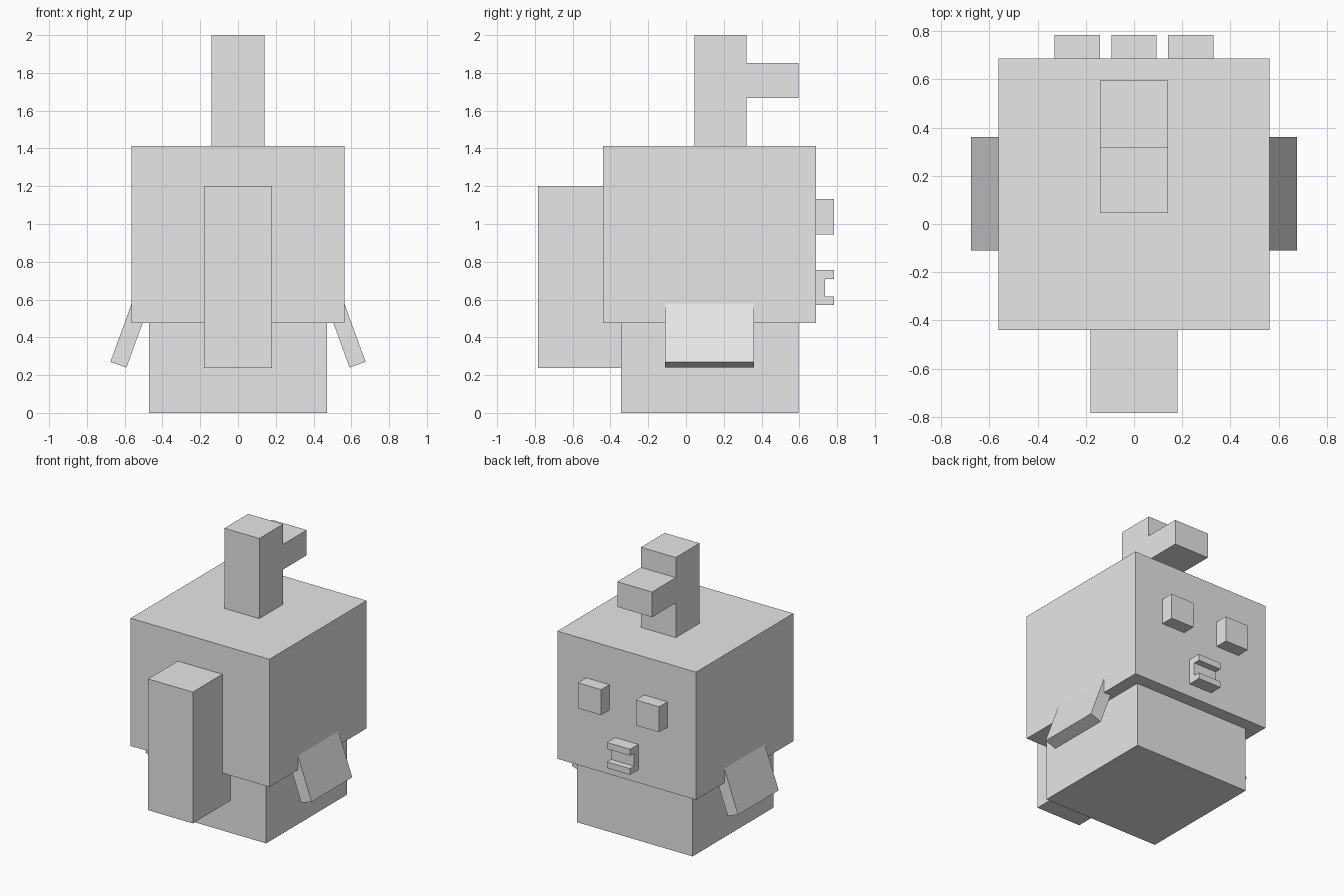
import bpy
import math
from mathutils import Matrix, Vector

cube = bpy.data.objects.get("Cube")
if cube:
    bpy.data.objects.remove(cube, do_unlink=True)

GREY = (0.8, 0.8, 0.8, 1.0)
grey = bpy.data.materials.new("plain grey")
grey.use_nodes = True
grey.diffuse_color = GREY
grey.node_tree.nodes["Principled BSDF"].inputs["Base Color"].default_value = GREY


def box(name, x, y, z):
    """Flat-shaded box spanning the given ranges."""
    bpy.ops.mesh.primitive_cube_add(size=1)
    obj = bpy.context.object
    obj.name = name
    low, high = Vector((x[0], y[0], z[0])), Vector((x[1], y[1], z[1]))
    obj.data.transform(Matrix.Translation((low + high) / 2)
                       @ Matrix.Diagonal(high - low).to_4x4())
    obj.data.materials.append(grey)
    return obj


def extrude_profile(name, points, half_width):
    """Side profile in y and z, given thickness along x."""
    n = len(points)
    verts = [(x, y, z) for x in (-half_width, half_width) for y, z in points]
    faces = [tuple(reversed(range(n))), tuple(range(n, 2 * n))]
    faces += [(i, (i + 1) % n, (i + 1) % n + n, i + n) for i in range(n)]
    mesh = bpy.data.meshes.new(name)
    mesh.from_pydata(verts, [], faces)
    mesh.materials.append(grey)
    obj = bpy.data.objects.new(name, mesh)
    bpy.context.collection.objects.link(obj)
    return obj


# Main masses
box("body", (-0.47, 0.47), (-0.345, 0.595), (0, 0.475))
box("head", (-0.563, 0.563), (-0.44, 0.687), (0.475, 1.412))
box("tail", (-0.181, 0.181), (-0.783, -0.345), (0.237, 1.2))

# Crest: post with a bar reaching over the face side
extrude_profile("crest", [(0.045, 1.412), (0.32, 1.412), (0.32, 1.667),
                          (0.595, 1.667), (0.595, 1.852), (0.32, 1.852),
                          (0.32, 2.0), (0.045, 2.0)], 0.141)

# Mouth: two lips joined by a recessed panel
extrude_profile("mouth", [(0.687, 0.57), (0.783, 0.57), (0.783, 0.615),
                          (0.735, 0.615), (0.735, 0.71), (0.783, 0.71),
                          (0.783, 0.757), (0.687, 0.757)], 0.094)

# Eyes and slanted arms on both sides
for side, label in ((1, "left"), (-1, "right")):
    box(label + "_eye", sorted((side * 0.141, side * 0.33)),
        (0.687, 0.783), (0.945, 1.132))
    arm = box(label + "_arm", (-0.045, 0.045), (-0.11, 0.36), (0, 0.42))
    arm.location = (side * 0.633, 0, 0.255)
    arm.rotation_euler.y = -side * math.radians(20)
